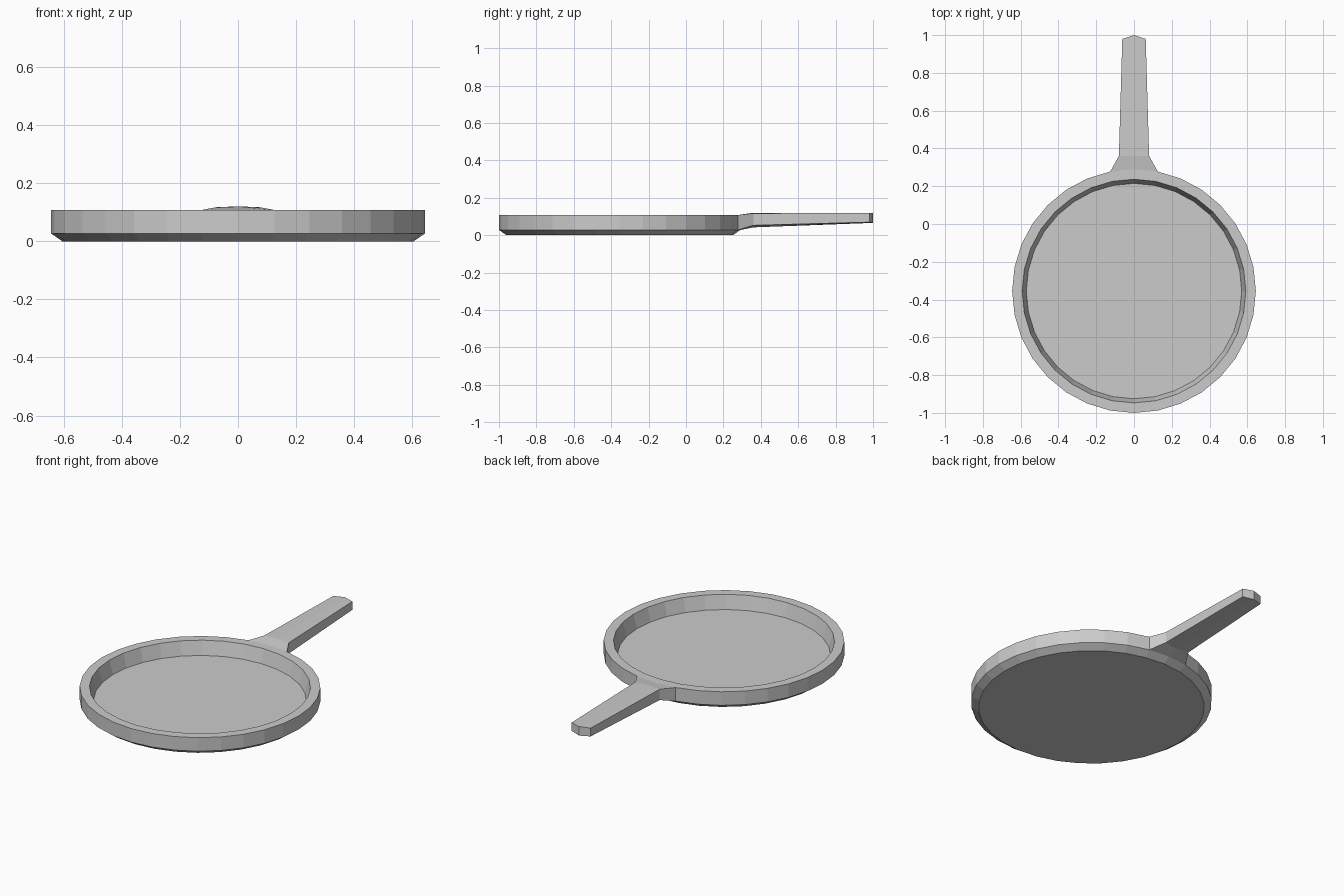
import bpy, bmesh
from math import sin, cos, pi

if "Cube" in bpy.data.objects:
    bpy.data.objects.remove(bpy.data.objects["Cube"])

SIDES = 32
CENTRE_Y = -0.355
bm = bmesh.new()


def ring(radius, z):
    # vertex 0 points toward the handle (+y)
    return [bm.verts.new((radius * sin(2 * pi * i / SIDES),
                          CENTRE_Y + radius * cos(2 * pi * i / SIDES), z))
            for i in range(SIDES)]


# Round dish: chamfered base, upright wall, flat rim, sloped inside, floor
base, wall_low, wall_top, lip, floor = [ring(r, z) for r, z in (
    (0.605, 0.0), (0.645, 0.028), (0.645, 0.108), (0.592, 0.108), (0.57, 0.028))]
rings = [base, wall_low, wall_top, lip, floor]
for a, b in zip(rings, rings[1:]):
    for i in range(SIDES):
        j = (i + 1) % SIDES
        # leave the wall open where the handle grows out of it
        if a is wall_low and i in (0, SIDES - 1):
            continue
        bm.faces.new((a[i], a[j], b[j], b[i]))
bm.faces.new(base)
bm.faces.new(floor)

# Handle: six-point sections, starting from the opening in the wall
section = [wall_low[-1], wall_low[0], wall_low[1],
           wall_top[1], wall_top[0], wall_top[-1]]
# half width, edge y, middle y, bottom edge z, bottom middle z, top edge z, top middle z
for w, ye, ym, be, bmid, te, tm in (
        (0.08, 0.36, 0.36, 0.053, 0.042, 0.117, 0.12),
        (0.062, 0.98, 1.0, 0.07, 0.066, 0.119, 0.12)):
    new = [bm.verts.new(p) for p in (
        (-w, ye, be), (0, ym, bmid), (w, ye, be),
        (w, ye, te), (0, ym, tm), (-w, ye, te))]
    for i in range(6):
        j = (i + 1) % 6
        bm.faces.new((section[i], section[j], new[j], new[i]))
    section = new

# Pointed handle end
l0, m0, r0, r1, m1, l1 = section
bm.faces.new((l0, m0, m1, l1))
bm.faces.new((m0, r0, r1, m1))

bmesh.ops.recalc_face_normals(bm, faces=bm.faces)
mesh = bpy.data.meshes.new("frying_pan")
bm.to_mesh(mesh)
bm.free()
pan = bpy.data.objects.new("frying_pan", mesh)
bpy.context.collection.objects.link(pan)
